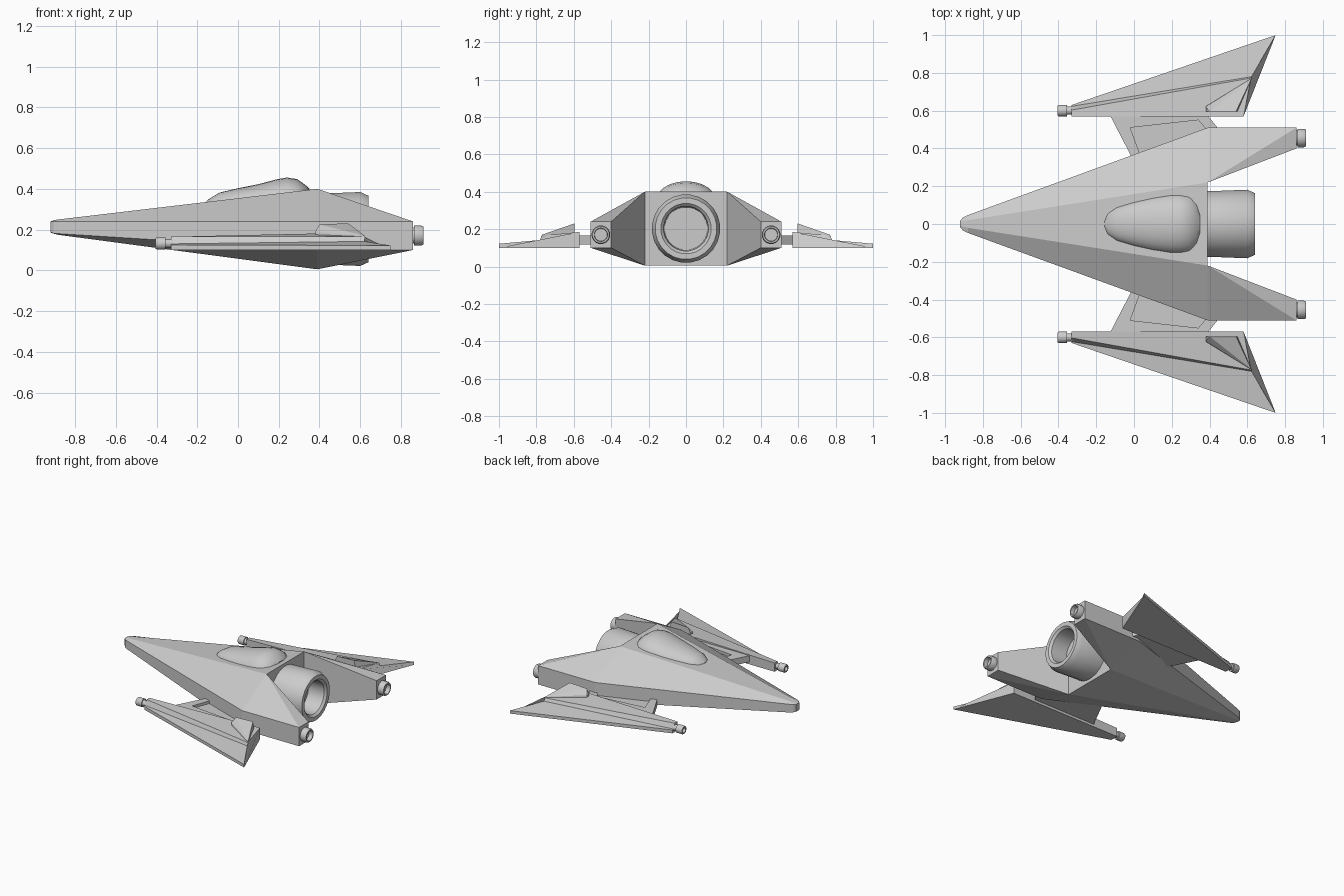
import bpy, bmesh, math

if "Cube" in bpy.data.objects:
    bpy.data.objects.remove(bpy.data.objects["Cube"])


def finish(name, bm, mirror=False, smooth=None):
    bmesh.ops.remove_doubles(bm, verts=bm.verts[:], dist=1e-5)
    bmesh.ops.recalc_face_normals(bm, faces=bm.faces[:])
    me = bpy.data.meshes.new(name)
    bm.to_mesh(me)
    bm.free()
    ob = bpy.data.objects.new(name, me)
    bpy.context.collection.objects.link(ob)
    if mirror:
        mod = ob.modifiers.new("mirror", 'MIRROR')
        mod.use_axis = (False, True, False)
        mod.use_clip = True
    if smooth:
        bpy.context.view_layer.objects.active = ob
        ob.select_set(True)
        bpy.ops.object.shade_smooth_by_angle(angle=math.radians(smooth))
        ob.select_set(False)
    return ob


def loft(bm, sections, closed=True):
    rings = [[bm.verts.new(p) for p in s] for s in sections]
    n = len(rings[0])
    for a, b in zip(rings, rings[1:]):
        for i in range(n if closed else n - 1):
            j = (i + 1) % n
            bm.faces.new((a[i], a[j], b[j], b[i]))
    return rings


def lathe(name, profile, y, z, seg, mirror=False):
    """Closed turned solid about an x axis; profile is (x, radius)."""
    bm = bmesh.new()
    rings = loft(bm, [[(x, y + r * math.cos(2 * math.pi * (k + .5) / seg),
                        z + r * math.sin(2 * math.pi * (k + .5) / seg))
                       for k in range(seg)] for x, r in profile])
    bm.faces.new(rings[0])
    bm.faces.new(rings[-1])
    return finish(name, bm, mirror, 35)


# Hull: half sections lofted nose to tail, mirrored
def half(x, y1, y2, zt, ze, zb, z0):
    return [(x, 0, zt), (x, y1, zt), (x, y2, ze), (x, y2, zb), (x, y1, z0), (x, 0, z0)]


bm = bmesh.new()
rings = loft(bm, [half(-.92, .008, .018, .24, .238, .187, .185),
                  half(-.905, .015, .035, .246, .24, .182, .18),
                  half(-.88, .02, .047, .25, .241, .18, .174),
                  half(.39, .22, .51, .40, .24, .10, .005)], closed=False)
bm.faces.new(rings[0])
r = rings[-1]
bm.faces.new((r[0], r[1], r[4], r[5]))
# Rear prongs, with the slopes split along their diagonal
it, ot, ob_, ib = [bm.verts.new((.86, y, z)) for y, z in
                   ((.40, .24), (.51, .24), (.51, .10), (.40, .10))]
for f in ((r[1], r[2], ot), (r[1], ot, it), (r[2], r[3], ob_, ot),
          (r[3], r[4], ob_), (r[4], ib, ob_), (r[4], r[1], it, ib), (it, ot, ob_, ib)):
    bm.faces.new(f)
finish("hull", bm, True)

# Canopy: arched sections (x, half width, base z, top z)
bm = bmesh.new()
secs = [(-.155, .02, .325, .34), (-.14, .06, .32, .352), (-.09, .092, .32, .382),
        (0, .122, .32, .403), (.10, .148, .32, .423), (.19, .163, .32, .447),
        (.24, .166, .32, .456), (.29, .161, .32, .448), (.33, .14, .32, .42),
        (.35, .10, .32, .402)]
rings = loft(bm, [[(x, w * math.cos(math.pi * k / 12),
                    zb + (zt - zb) * math.sin(math.pi * k / 12) ** .8) for k in range(13)]
                  for x, w, zb, zt in secs])
bm.faces.new(rings[0])
bm.faces.new(rings[-1])
finish("canopy", bm, smooth=40)

# Main engine and small thrusters, hollow at the back
lathe("main_engine", [(.36, .175), (.40, .175), (.60, .183), (.64, .165), (.64, .135),
                      (.625, .12), (.50, .115)], 0, .203, 24)
lathe("prong_thruster", [(.85, .04), (.865, .04), (.865, .05), (.90, .05), (.91, .045),
                         (.91, .036), (.88, .034)], .455, .17, 16, True)

# Wing: thin blade with a raised inner panel ending in a steep step
bm = bmesh.new()
low = [bm.verts.new(p) for p in ((-.33, .57, .10), (-.33, .63, .10), (.75, 1, .10), (.58, .57, .10))]
edge = [bm.verts.new(p) for p in ((-.33, .63, .125), (.75, 1, .122))]
foot = [bm.verts.new(p) for p in ((-.33, .623, .13), (.622, .78, .142))]
top = [bm.verts.new(p) for p in ((-.33, .57, .165), (-.33, .603, .165), (.62, .773, .165), (.58, .57, .185))]
for f in ((*low,), (low[1], low[2], edge[1], edge[0]), (edge[0], edge[1], foot[1], foot[0]),
          (foot[0], foot[1], top[2], top[1]), (top[0], top[1], top[2], top[3]),
          (low[0], low[3], top[3], top[0]),
          (low[0], low[1], edge[0], foot[0], top[1], top[0]),
          (low[3], low[2], edge[1], foot[1], top[2], top[3])):
    bm.faces.new(f)
finish("wing", bm, True)

# Wedge fin on the wing
bm = bmesh.new()
for p in ((.38, .595, .16), (.38, .625, .16), (.625, .775, .155), (.55, .595, .16),
          (.40, .595, .225), (.54, .595, .231), (.38, .595, .19), (.38, .62, .19), (.622, .77, .17)):
    bm.verts.new(p)
bmesh.ops.convex_hull(bm, input=bm.verts[:])
finish("wing_fin", bm, True)

# Wing-tip gun
lathe("wing_gun", [(-.32, .022), (-.355, .022), (-.355, .031), (-.398, .031), (-.405, .027),
                   (-.405, .018), (-.38, .016)], .60, .132, 12, True)

# Strut joining wing to hull, with a sunken top panel
outer = [(-.127, .575), (-.005, .34), (.45, .50), (.39, .575)]
inner = [(-.02, .51), (.035, .36), (.385, .50), (.34, .55)]
bm = bmesh.new()
rings = loft(bm, [[(x, y, z) for x, y in pts] for pts, z in
                  ((outer, .118), (outer, .165), (inner, .165), (inner, .145))])
bm.faces.new(rings[0])
bm.faces.new(rings[-1])
finish("wing_strut", bm, True)
